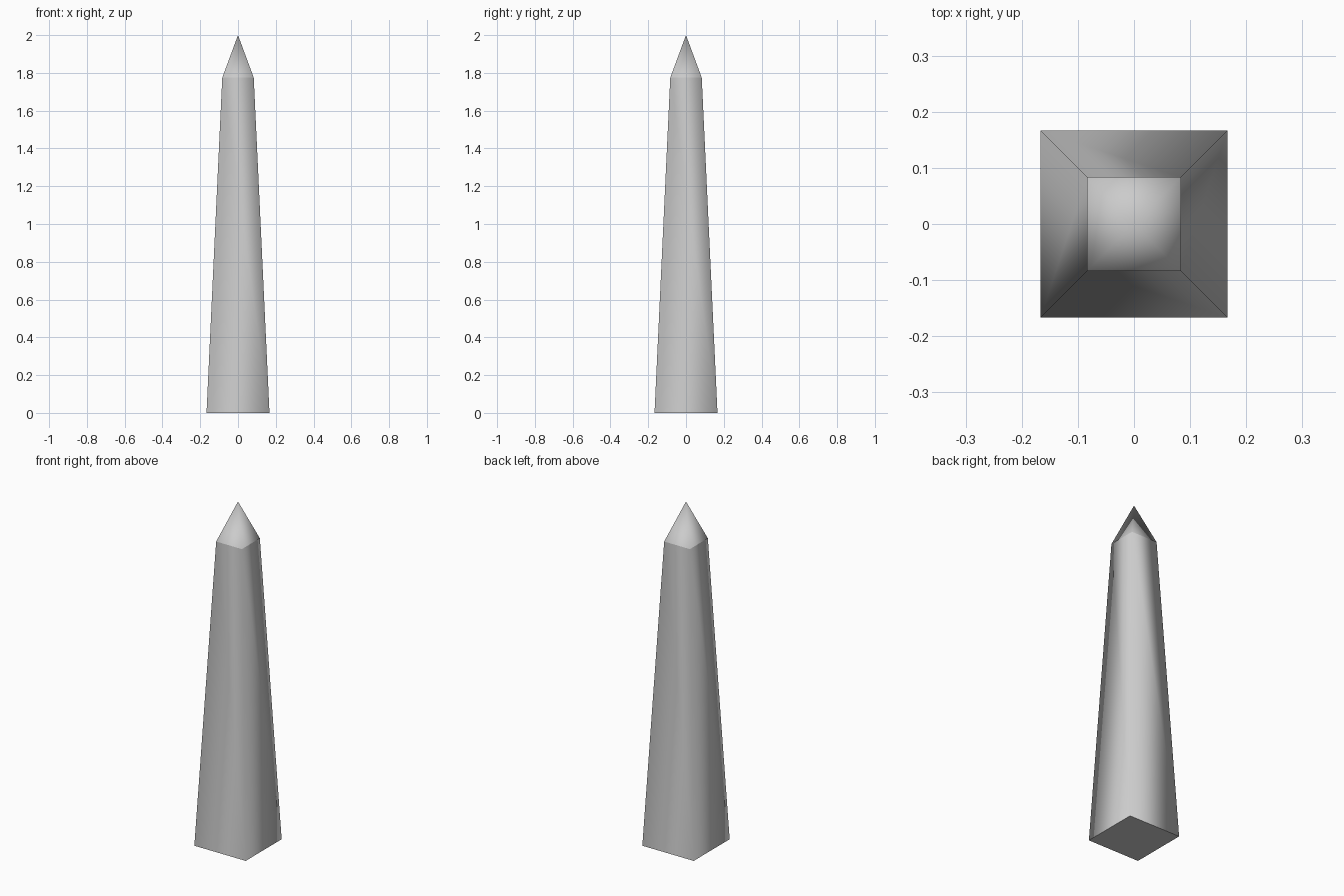
import bpy, bmesh
from math import pi, sqrt
from mathutils import Matrix

if "Cube" in bpy.data.objects:
    bpy.data.objects.remove(bpy.data.objects["Cube"])

BASE_HALF, TOP_HALF = 1 / 6, 1 / 12
CAP_Z, HEIGHT = 1.775, 2.0


def square_taper(name, half_low, half_high, z_low, z_high, closed_bottom):
    """Four-sided tapered block, smooth sides, optional flat bottom."""
    bm = bmesh.new()
    depth = z_high - z_low
    place = Matrix.Translation((0, 0, z_low + depth / 2)) @ Matrix.Rotation(pi / 4, 4, 'Z')
    bmesh.ops.create_cone(bm, cap_ends=True, segments=4,
                          radius1=half_low * sqrt(2), radius2=half_high * sqrt(2),
                          depth=depth, matrix=place)
    bmesh.ops.remove_doubles(bm, verts=bm.verts, dist=1e-5)
    bm.normal_update()
    hidden = [f for f in bm.faces
              if f.normal.z > 0.9 or (f.normal.z < -0.9 and not closed_bottom)]
    bmesh.ops.delete(bm, geom=hidden, context='FACES_ONLY')
    for f in bm.faces:
        f.smooth = f.normal.z > -0.9
    mesh = bpy.data.meshes.new(name)
    bm.to_mesh(mesh)
    bm.free()
    ob = bpy.data.objects.new(name, mesh)
    bpy.context.collection.objects.link(ob)
    return ob


# Tapered shaft with flat underside
square_taper("shaft", BASE_HALF, TOP_HALF, 0, CAP_Z, True)
# Pointed cap, kept separate for a crisp shading break
square_taper("pyramid_cap", TOP_HALF, 0, CAP_Z, HEIGHT, False)
